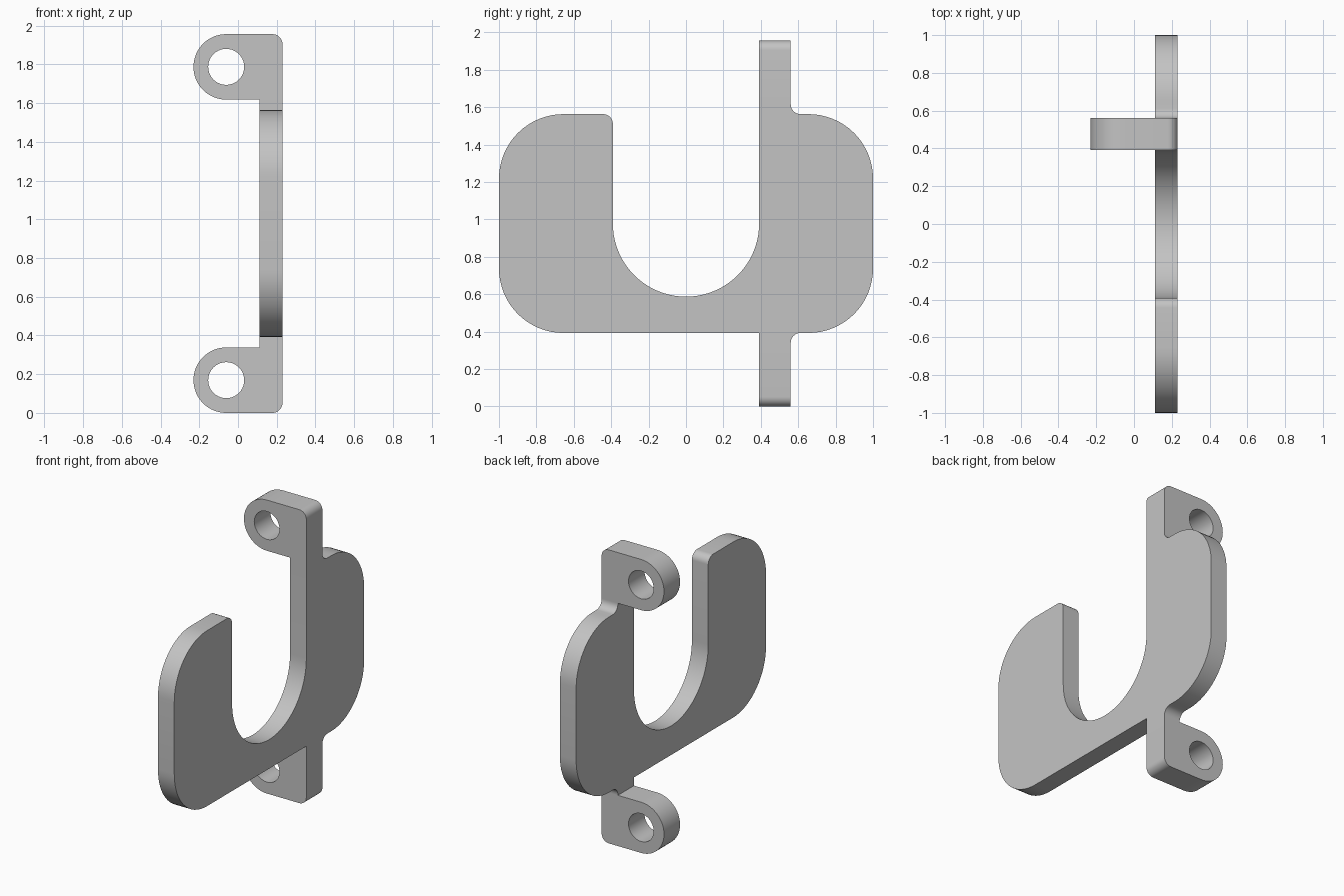
import bpy, bmesh
from math import cos, sin, pi, radians
from mathutils import Matrix

if "Cube" in bpy.data.objects:
    bpy.data.objects.remove(bpy.data.objects["Cube"], do_unlink=True)

# One grey for the whole bracket
grey = bpy.data.materials.new("light_grey")
grey.use_nodes = True
GREY = (0.55, 0.55, 0.55, 1)
grey.diffuse_color = GREY
grey.node_tree.nodes["Principled BSDF"].inputs["Base Color"].default_value = GREY


def arc(cx, cy, r, start, end, n=16):
    """Points on an arc, angles in degrees."""
    angles = [radians(start + (end - start) * i / n) for i in range(n + 1)]
    return [(cx + r * cos(a), cy + r * sin(a)) for a in angles]


def extrude(name, loops, depth, matrix):
    """Fill closed outlines (later ones are holes), thicken, turn into a mesh."""
    curve = bpy.data.curves.new(name + "_outline", 'CURVE')
    curve.dimensions = '2D'
    curve.fill_mode = 'BOTH'
    curve.extrude = depth / 2
    for pts in loops:
        spline = curve.splines.new('POLY')
        spline.points.add(len(pts) - 1)
        for p, (u, v) in zip(spline.points, pts):
            p.co = (u, v, 0, 1)
        spline.use_cyclic_u = True
    helper = bpy.data.objects.new(name + "_helper", curve)
    bpy.context.collection.objects.link(helper)
    bpy.context.view_layer.update()
    deps = bpy.context.evaluated_depsgraph_get()
    mesh = bpy.data.meshes.new_from_object(helper.evaluated_get(deps))
    bpy.data.objects.remove(helper, do_unlink=True)

    bm = bmesh.new()
    bm.from_mesh(mesh)
    bmesh.ops.transform(bm, matrix=matrix, verts=bm.verts)
    bmesh.ops.remove_doubles(bm, verts=bm.verts, dist=0.0001)
    bmesh.ops.recalc_face_normals(bm, faces=bm.faces)
    bm.to_mesh(mesh)
    bm.free()
    mesh.name = name
    mesh.materials.clear()
    mesh.materials.append(grey)

    obj = bpy.data.objects.new(name, mesh)
    bpy.context.collection.objects.link(obj)
    bpy.ops.object.select_all(action='DESELECT')
    obj.select_set(True)
    bpy.context.view_layer.objects.active = obj
    bpy.ops.object.shade_smooth_by_angle(angle=radians(30))
    return obj


# Main dimensions
HEIGHT, MID = 1.956, 0.978
LOW, HIGH = 0.393, 1.563            # hook plate bottom and top
SLOT = 0.391                        # half width of the slot
LUG_BACK = 0.56
CORNER, FILLET = 0.345, 0.052
X_IN, X_OUT = 0.11, 0.23
LUG_R, HOLE_R = 0.169, 0.093
LUG_Z = 2 * LUG_R                   # height of each lug

# Hook plate outline in the y-z plane, with the stubs reaching the lugs
far = 1 - CORNER
fy = LUG_BACK + FILLET
plate = (
    arc(-far, LOW + CORNER, CORNER, 270, 180)
    + arc(-far, HIGH - CORNER, CORNER, 180, 90)
    + arc(-SLOT - FILLET, HIGH - FILLET, FILLET, 90, 0, 8)
    + arc(0, MID, SLOT, 180, 360, 40)
    + [(SLOT, HEIGHT - LUG_Z), (LUG_BACK, HEIGHT - LUG_Z)]
    + arc(fy, HIGH + FILLET, FILLET, 180, 270, 8)
    + arc(far, HIGH - CORNER, CORNER, 90, 0)
    + arc(far, LOW + CORNER, CORNER, 0, -90)
    + arc(fy, LOW - FILLET, FILLET, 90, 180, 8)
    + [(LUG_BACK, LUG_Z), (SLOT, LUG_Z), (SLOT, LOW)]
)
yz_plane = Matrix(((0, 0, 1, (X_IN + X_OUT) / 2),
                   (1, 0, 0, 0),
                   (0, 1, 0, 0),
                   (0, 0, 0, 1)))
extrude("hook_plate", [plate], X_OUT - X_IN, yz_plane)

# Mounting lugs with screw holes, the upper one mirrored to make the lower one
cx = -X_OUT + LUG_R
cz = HEIGHT - LUG_R
lug = (
    arc(cx, cz, LUG_R, 270, 90, 32)
    + arc(X_OUT - FILLET, HEIGHT - FILLET, FILLET, 90, 0, 8)
    + [(X_OUT, HEIGHT - LUG_Z)]
)
hole = arc(cx, cz, HOLE_R, 0, 360, 40)[:-1]
xz_plane = Matrix(((1, 0, 0, 0),
                   (0, 0, -1, (SLOT + LUG_BACK) / 2),
                   (0, 1, 0, 0),
                   (0, 0, 0, 1)))
for name, flip in (("upper_lug", False), ("lower_lug", True)):
    loops = [[(x, HEIGHT - z if flip else z) for x, z in loop] for loop in (lug, hole)]
    extrude(name, loops, LUG_BACK - SLOT, xz_plane)
